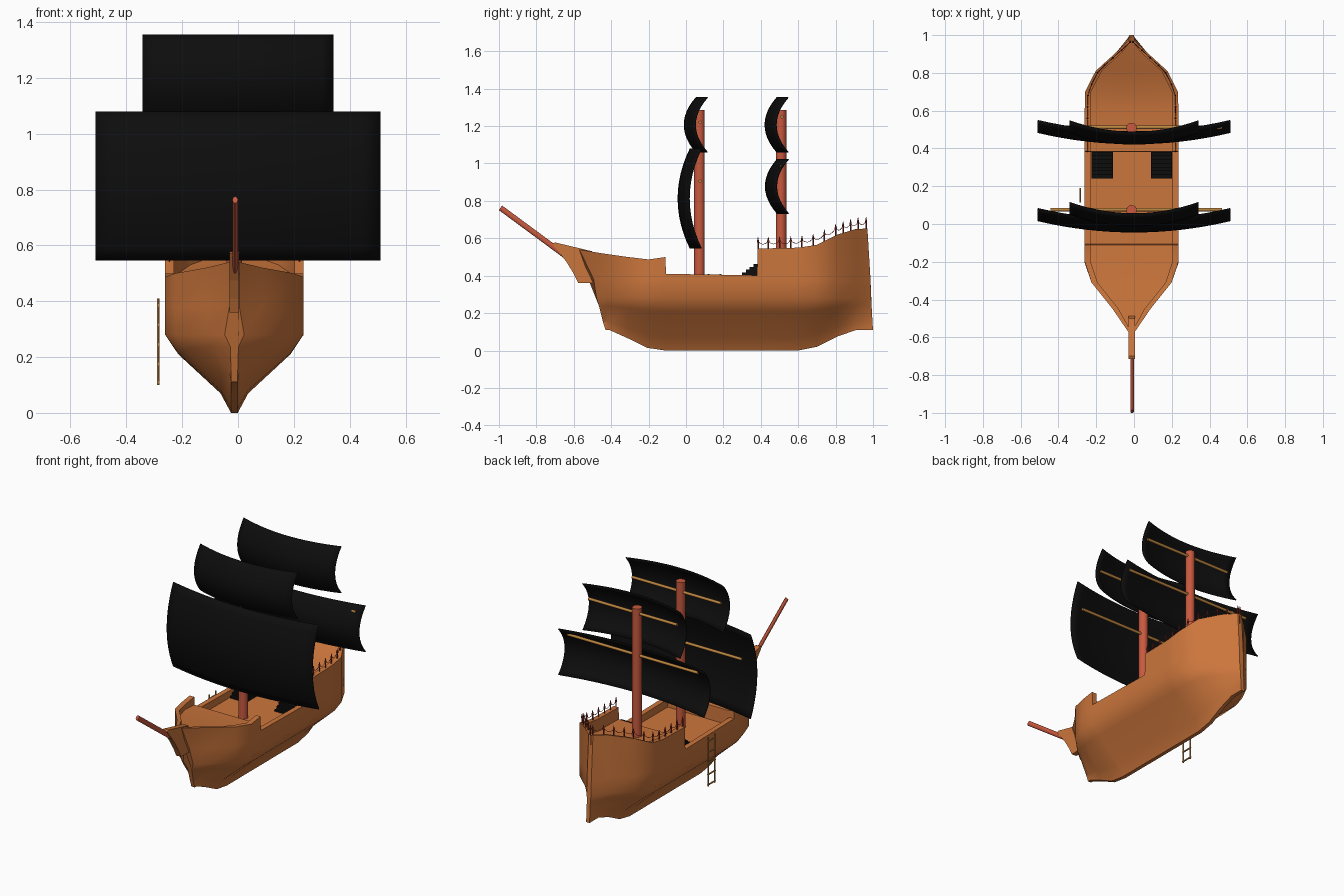
import bpy, bmesh, math
from mathutils import Vector, Matrix

if "Cube" in bpy.data.objects:
    bpy.data.objects.remove(bpy.data.objects["Cube"])

CX = -0.013  # centre line of hull and masts


def material(name, rgb):
    m = bpy.data.materials.new(name)
    m.diffuse_color = (*rgb, 1)
    m.use_nodes = True
    m.node_tree.nodes["Principled BSDF"].inputs["Base Color"].default_value = m.diffuse_color
    return m


WOOD = material("hull_wood", (0.6, 0.18, 0.045))
RED = material("mast_wood", (0.58, 0.1, 0.05))
TAN = material("yard_wood", (0.5, 0.23, 0.05))
BLACK = material("black_cloth", (0.004, 0.004, 0.004))
DARK = material("rail_red", (0.25, 0.03, 0.02))


def finish(bm, name, mat, smooth=None):
    bmesh.ops.recalc_face_normals(bm, faces=bm.faces)
    me = bpy.data.meshes.new(name)
    bm.to_mesh(me)
    bm.free()
    me.materials.append(mat)
    ob = bpy.data.objects.new(name, me)
    bpy.context.collection.objects.link(ob)
    if smooth:
        bpy.ops.object.select_all(action='DESELECT')
        ob.select_set(True)
        bpy.context.view_layer.objects.active = ob
        bpy.ops.object.shade_smooth_by_angle(angle=math.radians(smooth))
    return ob


def rod(bm, p, q, r1, r2=None, seg=8, sx=1):
    p, q = Vector(p), Vector(q)
    d = q - p
    mat = Matrix.Translation((p + q) / 2) @ Matrix.Diagonal((sx, 1, 1, 1)) @ d.to_track_quat('Z', 'Y').to_matrix().to_4x4()
    bmesh.ops.create_cone(bm, cap_ends=True, segments=seg, radius1=r1,
                          radius2=r1 if r2 is None else r2, depth=d.length, matrix=mat)


def box(bm, lo, hi):
    lo, hi = Vector(lo), Vector(hi)
    bmesh.ops.create_cube(bm, size=1, matrix=Matrix.Translation((lo + hi) / 2) @ Matrix.Diagonal((*(hi - lo), 1)))


# Hull stations: y at keel, y at rail, half width, keel z, rail z, deck z
STATIONS = [
    (-0.43, -0.57, 0.018, 0.11, 0.540, 0.50),
    (-0.41, -0.45, 0.100, 0.11, 0.520, 0.485),
    (-0.31, -0.31, 0.212, 0.065, 0.500, 0.465),
    (-0.21, -0.20, 0.248, 0.015, 0.487, 0.455),
    (-0.11, -0.11, 0.248, 0.0, 0.500, 0.45),
    (-0.107, -0.107, 0.248, 0.0, 0.410, 0.36),
    (0.38, 0.38, 0.248, 0.0, 0.402, 0.36),
    (0.383, 0.383, 0.248, 0.0, 0.545, 0.47),
    (0.60, 0.60, 0.248, 0.0, 0.550, 0.475),
    (0.70, 0.70, 0.246, 0.02, 0.565, 0.49),
    (0.81, 0.81, 0.190, 0.075, 0.620, 0.53),
    (0.91, 0.91, 0.080, 0.11, 0.650, 0.57),
    (1.00, 0.97, 0.015, 0.11, 0.652, 0.59),
]


def section(yb, yt, w, kz, sz, dz):
    def y(f):
        return yb + (yt - yb) * f
    h = 0.28 - kz
    belly = max(w, 0.035) if yb < 0 else w
    inner = max(w - 0.032, 0.002)
    half = [(0.012, y(0), kz), (max(0.012, 0.2 * w), y(.1), kz + .25 * h),
            (max(0.012, 0.81 * w), y(.25), kz + .75 * h), (belly, y(.35), 0.28),
            (w, y(.45), 0.38), (w, y(1), sz), (inner, y(1), sz), (inner, y(1), dz)]
    return ([(CX + a, b, c) for a, b, c in half] + [(CX, y(1), dz)]
            + [(CX - a, b, c) for a, b, c in reversed(half)])


# Hull with bulwarks and decks as one loft
bm = bmesh.new()
rings = [[bm.verts.new(p) for p in section(*s)] for s in STATIONS]
for a, b in zip(rings, rings[1:]):
    for i in range(len(a)):
        j = (i + 1) % len(a)
        bm.faces.new((a[i], a[j], b[j], b[i]))
bm.faces.new(rings[0])
bm.faces.new(rings[-1])
finish(bm, "hull", WOOD, 35)

# Beak and stem, cut from a side profile
bm = bmesh.new()
profile = [(-0.715, 0.572), (-0.70, 0.578), (-0.57, 0.547), (-0.50, 0.53), (-0.46, 0.40),
           (-0.47, 0.36), (-0.575, 0.36), (-0.60, 0.41), (-0.64, 0.475)]
face = bm.faces.new([bm.verts.new((CX - 0.017, y, z)) for y, z in profile])
new = bmesh.ops.extrude_face_region(bm, geom=[face])["geom"]
bmesh.ops.translate(bm, vec=(0.034, 0, 0), verts=[v for v in new if isinstance(v, bmesh.types.BMVert)])
finish(bm, "beak", WOOD)

# Bowsprit
bm = bmesh.new()
rod(bm, (CX + .003, -0.50, 0.40), (CX + .003, -0.992, 0.763), 0.015, seg=12, sx=0.65)
finish(bm, "bowsprit", RED, 40)

# Masts, sails and yards: sails are (half width, bottom, top, front y, yard z)
RIGS = [
    ("fore", 0.072, 0.35, [(0.51, 0.545, 1.08, -0.045, 0.905), (0.342, 1.058, 1.355, -0.012, 1.22)]),
    ("main", 0.508, 0.46, [(0.51, 0.73, 1.025, 0.422, 0.985), (0.342, 1.058, 1.355, 0.42, 1.25)]),
]
for rig, my, base, sails in RIGS:
    bm = bmesh.new()
    rod(bm, (CX, my, base), (CX, my, 1.285), 0.028, seg=20)
    finish(bm, rig + "_mast", RED, 40)
    for level, (w, z0, z1, yf, yard_z) in zip(("lower", "upper"), sails):
        bm = bmesh.new()
        n, m = 16, 12
        grid = []
        for i in range(n + 1):
            u = 2 * i / n - 1
            row = []
            for k in range(m + 1):
                v = 2 * k / m - 1
                row.append(bm.verts.new((u * w, yf + 0.06 * u * u + 0.065 * v * v,
                                         (z0 + z1) / 2 + v * (z1 - z0) / 2)))
            grid.append(row)
        for i in range(n):
            for k in range(m):
                bm.faces.new((grid[i][k], grid[i + 1][k], grid[i + 1][k + 1], grid[i][k + 1]))
        sail = finish(bm, f"{rig}_{level}_sail", BLACK, 40)
        mod = sail.modifiers.new("thickness", 'SOLIDIFY')
        mod.thickness = 0.005
        bm = bmesh.new()
        half = 0.455 if level == "lower" else 0.31
        rod(bm, (0.012 - half, my + .004, yard_z), (0.012 + half, my + .004, yard_z), 0.009, seg=10)
        finish(bm, f"{rig}_{level}_yard", TAN, 40)


def rail_point(y, side):
    for a, b in zip(STATIONS[7:], STATIONS[8:]):
        if y <= b[1]:
            t = max(0, (y - a[1]) / (b[1] - a[1]))
            w = a[2] + t * (b[2] - a[2])
            return Vector((CX + side * max(w - 0.015, 0.008), y, a[4] + t * (b[4] - a[4])))


# Quarterdeck posts with spear tips and sagging ropes
bm = bmesh.new()
ropes = bmesh.new()
for side in (-1, 1):
    pts = [rail_point(y, side) for y in (.385, .44, .50, .56, .62, .68, .74, .80, .84, .88, .92, .963)]
    for p in pts:
        rod(bm, p - Vector((0, 0, .005)), p + Vector((0, 0, .035)), 0.004, seg=6)
        rod(bm, p + Vector((0, 0, .033)), p + Vector((0, 0, .042)), 0.006, seg=6)
        rod(bm, p + Vector((0, 0, .042)), p + Vector((0, 0, .062)), 0.005, 0.0008, seg=6)
    for a, b in zip(pts, pts[1:]):
        path = [a.lerp(b, k / 4) + Vector((0, 0, 0.038 - 0.016 * (1 - (k / 2 - 1) ** 2))) for k in range(5)]
        for p, q in zip(path, path[1:]):
            rod(ropes, p, q, 0.0015, seg=5)
finish(bm, "rail_posts", DARK)
finish(ropes, "rail_ropes", DARK)

# Stairs up to the quarterdeck
bm = bmesh.new()
steps = 7
for c in (CX - 0.155, CX + 0.158):
    for i in range(steps):
        y = 0.24 + 0.14 * i / steps
        top = 0.372 + 0.09 * i / (steps - 1)
        box(bm, (c - 0.056, y, 0.355), (c + 0.056, 0.381, top))
finish(bm, "stairs", BLACK)

# Boarding ladder on the port side
bm = bmesh.new()
for y in (0.12, 0.185):
    rod(bm, (-0.285, y, 0.1), (-0.285, y, 0.41), 0.005, seg=6)
for z in (0.11, 0.175, 0.245, 0.315, 0.385):
    rod(bm, (-0.285, 0.115, z), (-0.285, 0.19, z), 0.005, seg=6)
finish(bm, "ladder", TAN)
